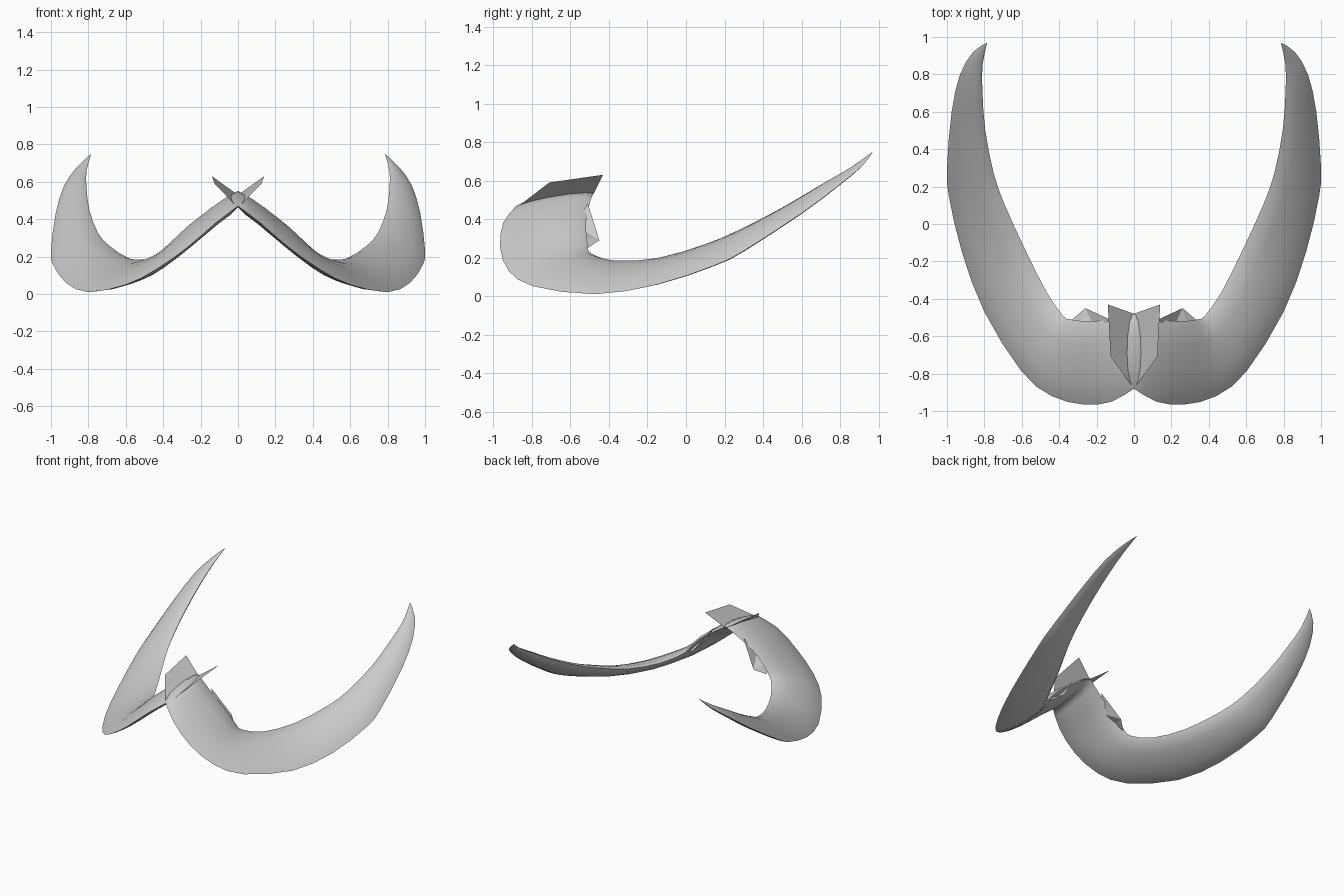
import bpy, bmesh
from mathutils import Vector

if "Cube" in bpy.data.objects:
    bpy.data.objects.remove(bpy.data.objects["Cube"])

# Matching stations along the outer and inner edge of the right horn
OUTER = [(0, -.88, .47), (.12, -.95, .38), (.27, -.965, .25), (.44, -.92, .13),
         (.60, -.79, .05), (.80, -.47, .01), (.92, -.15, .06), (.99, .15, .16),
         (1, .30, .235), (.975, .60, .43), (.93, .80, .58), (.86, .92, .68), (.785, .97, .75)]
INNER = [(0, -.48, .54), (.13, -.51, .45), (.25, -.52, .36), (.34, -.51, .26),
         (.38, -.49, .22), (.47, -.36, .18), (.58, -.14, .19), (.69, .10, .26),
         (.75, .27, .33), (.795, .50, .45), (.81, .70, .57), (.81, .85, .66), (.785, .97, .75)]
# Lens section: position from inner to outer edge, offset in half thicknesses
SECTION = [(0, 0), (.08, .55), (.28, .95), (.5, 1), (.72, .85), (.9, .4),
           (1, 0), (.9, -.4), (.72, -.85), (.5, -1), (.28, -.95), (.08, -.55)]


def refine(points):
    """Catmull-Rom midpoints between the stations."""
    p = [Vector(q) for q in points]
    out = []
    for i in range(len(p) - 1):
        a, d = p[max(i - 1, 0)], p[min(i + 2, len(p) - 1)]
        out += [p[i], (p[i] + p[i + 1]) * .5625 - (a + d) * .0625]
    return out + [p[-1]]


def make(name, verts, faces, smooth=False):
    mesh = bpy.data.meshes.new(name)
    mesh.from_pydata(verts, [], faces)
    obj = bpy.data.objects.new(name, mesh)
    bpy.context.collection.objects.link(obj)
    bm = bmesh.new()
    bm.from_mesh(mesh)
    bmesh.ops.remove_doubles(bm, verts=bm.verts, dist=.0005)
    bmesh.ops.recalc_face_normals(bm, faces=bm.faces)
    bm.to_mesh(mesh)
    bm.free()
    obj.modifiers.new("mirror", 'MIRROR').use_clip = True
    if smooth:
        bpy.context.view_layer.objects.active = obj
        obj.select_set(True)
        bpy.ops.object.shade_smooth_by_angle(angle=.7)
        obj.select_set(False)
    return obj


# Curved flattened horns, lofted between the two edges
outer, inner = refine(OUTER), refine(INNER)
mid = [(a + b) / 2 for a, b in zip(outer, inner)]
verts, faces = [], []
n, last = len(SECTION), len(mid) - 1
for i, (o, c) in enumerate(zip(outer, inner)):
    tangent = mid[min(i + 1, last)] - mid[max(i - 1, 0)]
    width = o - c
    normal = tangent.cross(width)
    if normal.length > 0:
        normal.normalize()
    half = min(.036, width.length * .13)
    for t, h in SECTION:
        v = c + width * t + normal * half * h
        if i == 0:
            v.x = 0
        verts.append(v)
    if i:
        for j in range(n):
            k = (j + 1) % n
            faces.append(((i - 1) * n + j, (i - 1) * n + k, i * n + k, i * n + j))
make("horns", verts, faces, True)

# Thin flaps flaring up where the horns cross
make("crossing_flaps", [(0, -.88, .46), (.125, -.71, .59), (.14, -.43, .63), (0, -.48, .53)],
     [(0, 1, 2, 3)])

# Ragged slivers on the inner edge
make("torn_edges", [(.13, -.51, .48), (.26, -.45, .29), (.2, -.58, .37), (.33, -.51, .25),
                    (.29, -.56, .31)],
     [(0, 1, 2), (1, 3, 4), (1, 4, 2)])
